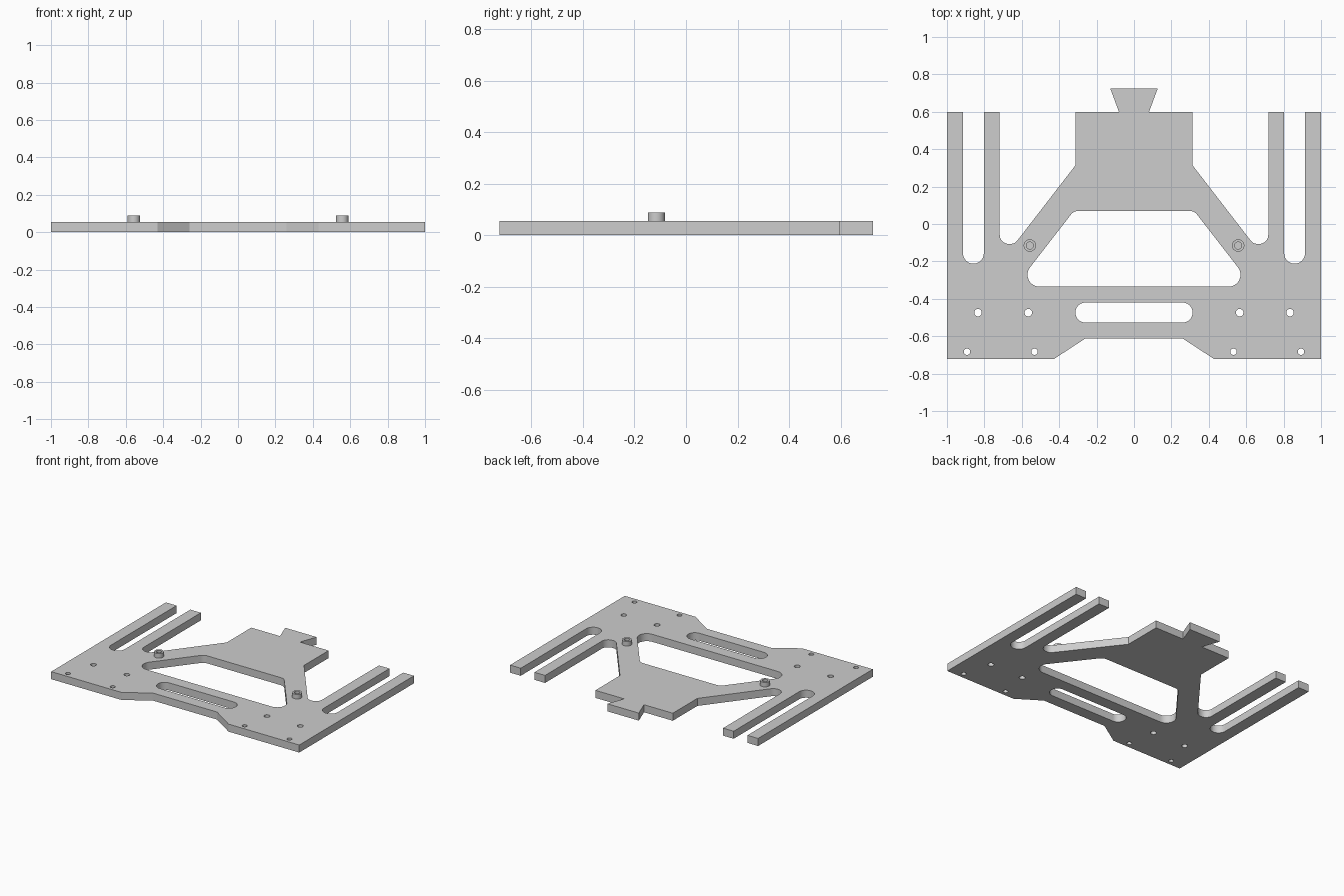
import bpy
from math import sin, cos, tan, pi, radians
from mathutils import Vector

cube = bpy.data.objects.get("Cube")
if cube:
    bpy.data.objects.remove(cube, do_unlink=True)

THICK = 0.055
PEG_TOP = 0.088
COLOUR = (0.61, 0.61, 0.61, 1)

grey = bpy.data.materials.new("plain grey")
grey.use_nodes = True
grey.diffuse_color = COLOUR
grey.node_tree.nodes["Principled BSDF"].inputs["Base Color"].default_value = COLOUR


def mirrored(half):
    """Close a right-hand half outline of (x, y, radius) with its mirror image."""
    return half + [(-x, y, r) for x, y, r in reversed(half)]


def rounded(corners, steps=10):
    """Turn (x, y, radius) corners into a loop with filleted corners."""
    loop = []
    for i, (x, y, r) in enumerate(corners):
        p = Vector((x, y))
        if r == 0:
            loop.append(p)
            continue
        a = (Vector(corners[i - 1][:2]) - p).normalized()
        b = (Vector(corners[(i + 1) % len(corners)][:2]) - p).normalized()
        half = a.angle(b) / 2
        centre = p + (a + b).normalized() * (r / sin(half))
        start = (p + a * (r / tan(half)) - centre).normalized()
        end = (p + b * (r / tan(half)) - centre).normalized()
        turn = start.angle(end)
        for k in range(steps + 1):
            t = turn * k / steps
            loop.append(centre + (start * sin(turn - t) + end * sin(t)) * (r / sin(turn)))
    return loop


def circle(x, y, r, n=32):
    return [Vector((x + r * cos(2 * pi * k / n), y + r * sin(2 * pi * k / n))) for k in range(n)]


def extruded(name, loops, z0, z1):
    """Fill an outline with its holes and extrude it from z0 to z1."""
    curve = bpy.data.curves.new(name, "CURVE")
    curve.dimensions = "2D"
    curve.fill_mode = "BOTH"
    curve.extrude = (z1 - z0) / 2
    for loop in loops:
        spline = curve.splines.new("POLY")
        spline.points.add(len(loop) - 1)
        for point, v in zip(spline.points, loop):
            point.co = (v.x, v.y, 0, 1)
        spline.use_cyclic_u = True
    obj = bpy.data.objects.new(name, curve)
    obj.location.z = (z0 + z1) / 2
    bpy.context.collection.objects.link(obj)
    bpy.ops.object.select_all(action="DESELECT")
    obj.select_set(True)
    bpy.context.view_layer.objects.active = obj
    bpy.ops.object.convert(target="MESH")
    obj = bpy.context.object
    obj.data.materials.clear()
    obj.data.materials.append(grey)
    bpy.ops.object.mode_set(mode="EDIT")
    bpy.ops.mesh.select_all(action="SELECT")
    bpy.ops.mesh.remove_doubles(threshold=0.0001)
    bpy.ops.mesh.normals_make_consistent(inside=False)
    bpy.ops.object.mode_set(mode="OBJECT")
    bpy.ops.object.shade_smooth_by_angle(angle=radians(30))


# Plate outline: front notch, two prongs per side, neck and dovetail tab
outline = mirrored([
    (0.26, -0.612, 0), (0.43, -0.723, 0), (1, -0.723, 0), (1, 0.598, 0),
    (0.914, 0.598, 0), (0.914, -0.212, 0.055), (0.803, -0.212, 0.055), (0.803, 0.598, 0),
    (0.718, 0.598, 0), (0.718, -0.107, 0.05), (0.638, -0.107, 0.05),
    (0.312, 0.315, 0), (0.312, 0.598, 0), (0.08, 0.598, 0), (0.127, 0.725, 0),
])

# Openings: large trapezoid window and long rounded slot
window = mirrored([(0.636, -0.335, 0.064), (0.322, 0.07, 0.05)])
slot = mirrored([(0.313, -0.527, 0.053), (0.313, -0.42, 0.053)])
loops = [rounded(outline), rounded(window), rounded(slot)]

# Screw holes
for side in (-1, 1):
    for x, y, r in ((0.565, -0.474, 0.02), (0.834, -0.474, 0.02),
                    (0.532, -0.683, 0.017), (0.893, -0.683, 0.017)):
        loops.append(circle(side * x, y, r))

extruded("base_plate", loops, 0, THICK)

# Hollow pegs standing on the plate
for side, label in ((1, "left"), (-1, "right")):
    x, y = side * 0.557, -0.115
    extruded(label + "_peg", [circle(x, y, 0.033), circle(x, y, 0.019)], THICK, PEG_TOP)
